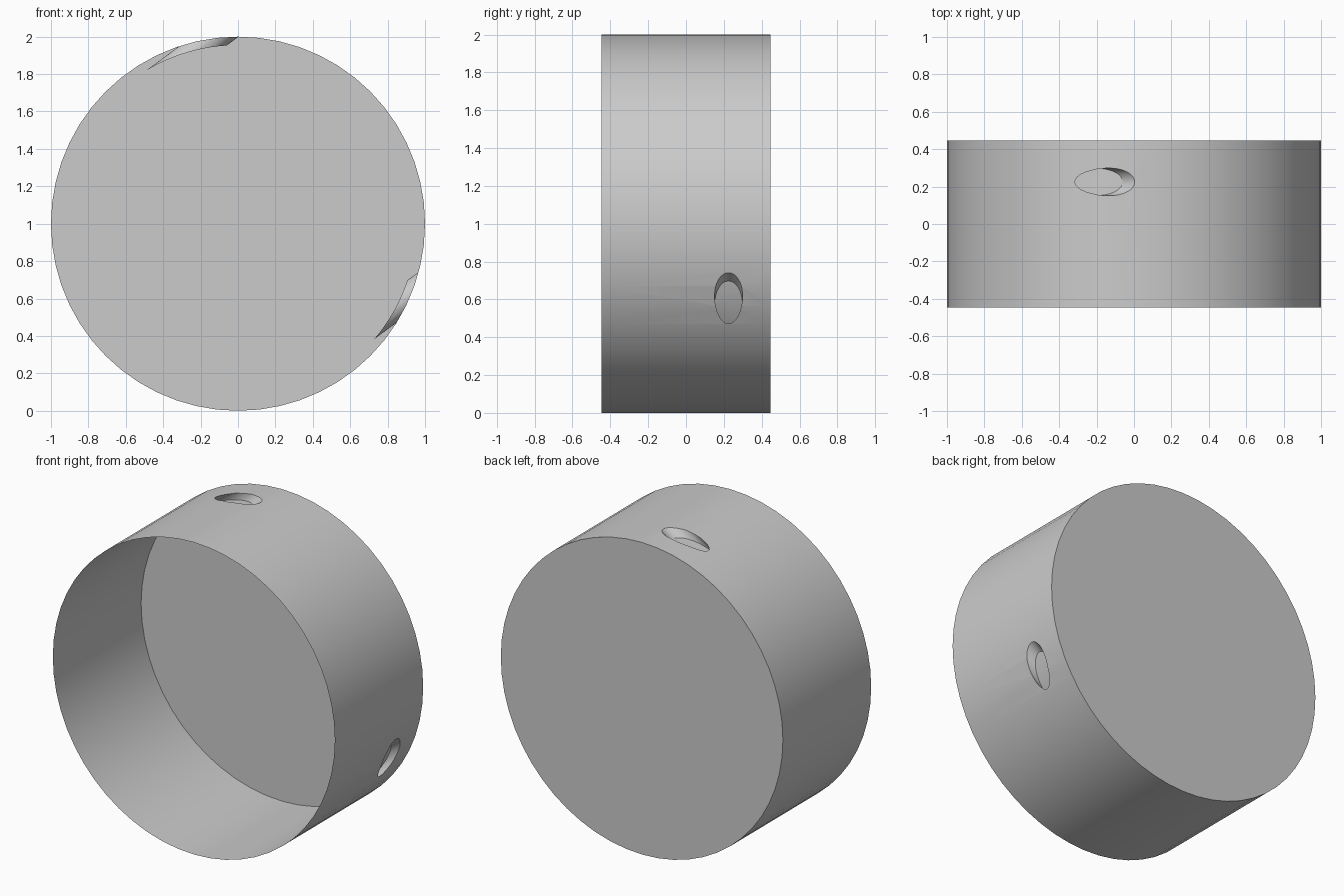
import bpy
import bmesh
import math

cube = bpy.data.objects.get("Cube")
if cube:
    bpy.data.objects.remove(cube, do_unlink=True)

HALF_DEPTH = 0.447

grey = bpy.data.materials.new("plain grey")
grey.use_nodes = True
colour = (0.6, 0.6, 0.6, 1)
grey.diffuse_color = colour
grey.node_tree.nodes["Principled BSDF"].inputs["Base Color"].default_value = colour


def cylinder(name, radius, depth, location, rotation, sides):
    bpy.ops.mesh.primitive_cylinder_add(vertices=sides, radius=radius, depth=depth,
                                        location=location, rotation=rotation)
    obj = bpy.context.object
    obj.name = name
    obj.data.materials.append(grey)
    return obj


def combine(target, helper, operation):
    helper.hide_render = True
    mod = target.modifiers.new(helper.name, 'BOOLEAN')
    mod.operation = operation
    mod.solver = 'EXACT'
    mod.object = helper
    bpy.context.view_layer.objects.active = target
    bpy.ops.object.modifier_apply(modifier=mod.name)
    bpy.data.objects.remove(helper, do_unlink=True)


# Round drum lying along y
lying = (math.pi / 2, 0, 0)
drum = cylinder("round_cup", 1, 2 * HALF_DEPTH, (0, 0, 1), lying, 56)

# Two parallel slanted holes in the rim, at the top and on the left
slant = (0, math.atan2(0.8, 0.59), 0)
for x, z in ((-0.155, 1.975), (0.905, 0.605)):
    drill = cylinder("slanted_drill", 0.074, 0.81, (x, 0.225, z), slant, 32)
    combine(drum, drill, 'DIFFERENCE')

# Inner core gives the holes their curved floors
core = cylinder("hole_floor_core", 0.955, 2 * HALF_DEPTH - 0.04, (0, 0, 1), lying, 112)
combine(drum, core, 'UNION')

# Open the front by removing its cap
bpy.ops.object.select_all(action='DESELECT')
drum.select_set(True)
bpy.context.view_layer.objects.active = drum
bpy.ops.object.transform_apply(location=True, rotation=True, scale=True)
bm = bmesh.new()
bm.from_mesh(drum.data)
cap = [f for f in bm.faces if f.normal.y < -0.9 and f.calc_center_median().y < 0.01 - HALF_DEPTH]
bmesh.ops.delete(bm, geom=cap, context='FACES')
bm.to_mesh(drum.data)
bm.free()
bpy.ops.object.shade_smooth_by_angle(angle=math.radians(30))
